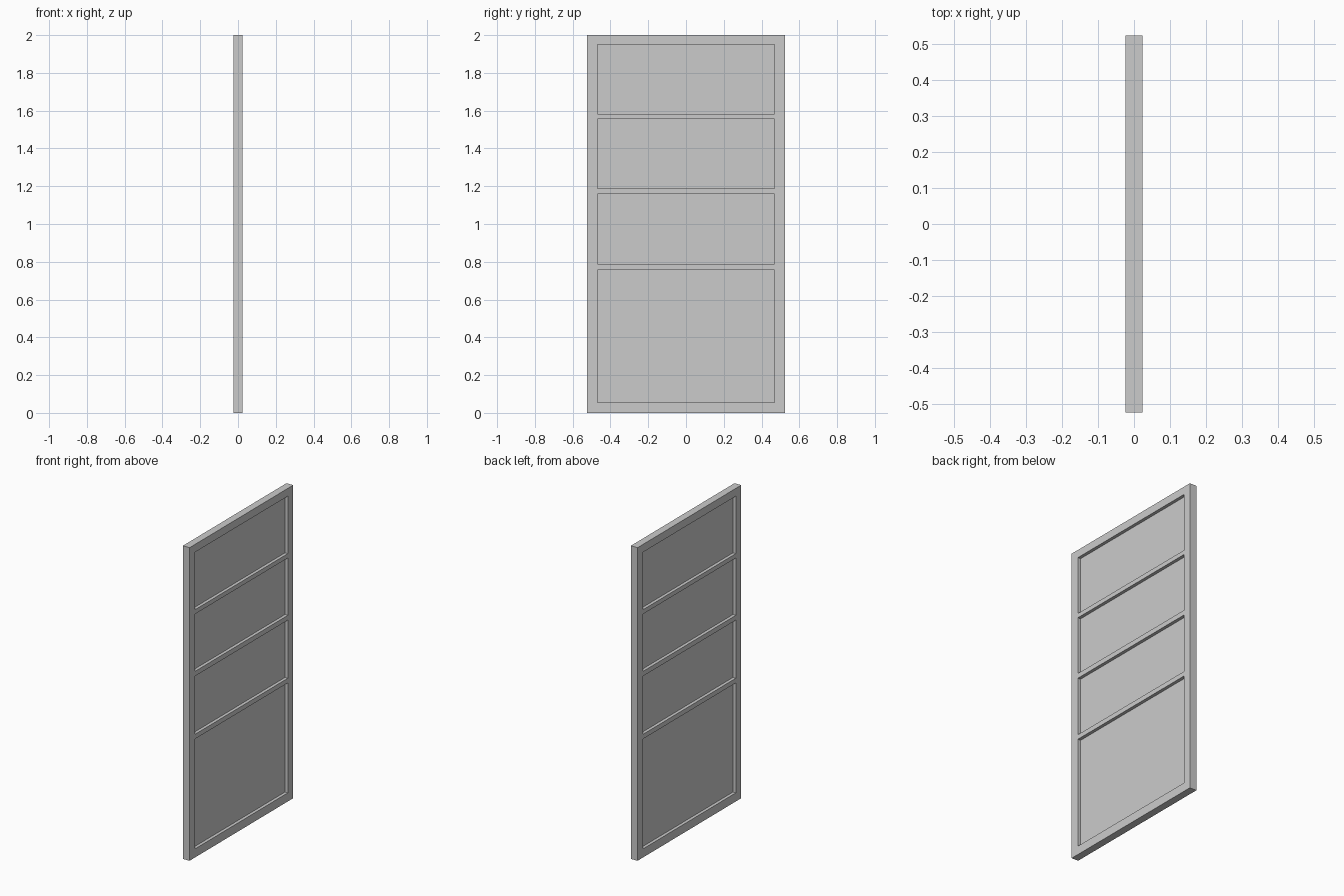
import bpy, bmesh

if "Cube" in bpy.data.objects:
    bpy.data.objects.remove(bpy.data.objects["Cube"])

HALF_W, HEIGHT, THICK = 0.523, 2.0, 0.047
OPEN_Y = 0.469                      # half width of the openings
OPENINGS = [(0.055, 0.757), (0.787, 1.158), (1.189, 1.555), (1.583, 1.95)]
PANEL_THICK = 0.007


def make_object(name, bm):
    mesh = bpy.data.meshes.new(name)
    bm.to_mesh(mesh)
    bm.free()
    obj = bpy.data.objects.new(name, mesh)
    bpy.context.collection.objects.link(obj)
    return obj


# Door frame: stiles and rails as one flat lattice, given thickness
ys = [-HALF_W, -OPEN_Y, OPEN_Y, HALF_W]
zs = [0.0] + [z for pair in OPENINGS for z in pair] + [HEIGHT]
bm = bmesh.new()
grid = [[bm.verts.new((0, y, z)) for y in ys] for z in zs]
for r in range(len(zs) - 1):
    for c in range(3):
        if c == 1 and r % 2 == 1:   # leave the opening empty
            continue
        bm.faces.new((grid[r][c], grid[r][c + 1],
                      grid[r + 1][c + 1], grid[r + 1][c]))
frame = make_object("door_frame", bm)
solid = frame.modifiers.new("Thickness", 'SOLIDIFY')
solid.thickness = THICK
solid.offset = 0

# Thin recessed panels, centred in the frame depth
for i, (z0, z1) in enumerate(OPENINGS):
    bm = bmesh.new()
    bmesh.ops.create_cube(bm, size=1)
    bmesh.ops.scale(bm, vec=(PANEL_THICK, 2 * OPEN_Y, z1 - z0), verts=bm.verts)
    panel = make_object(f"door_panel_{i + 1}", bm)
    panel.location.z = (z0 + z1) / 2
